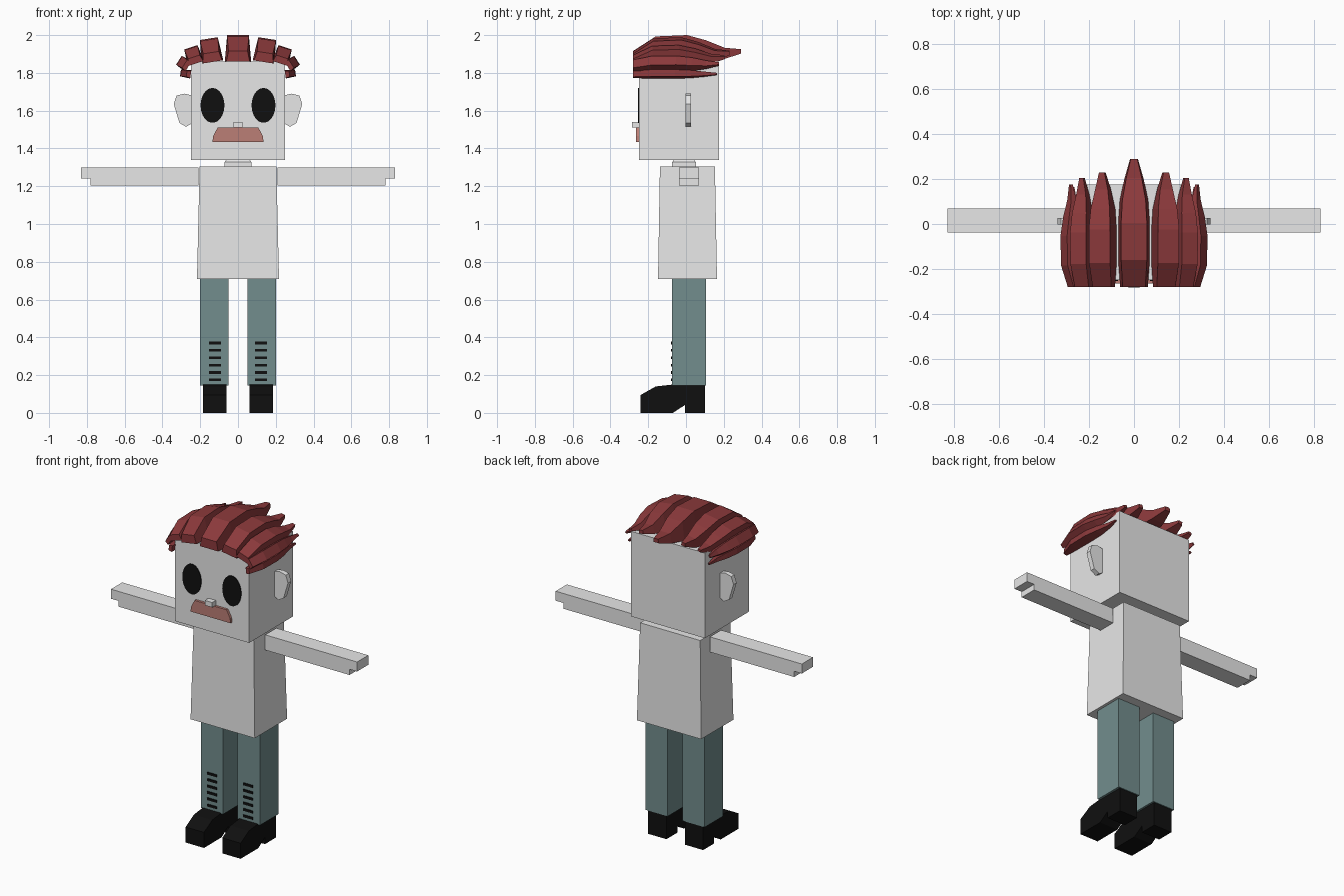
import bpy, bmesh, math

cube = bpy.data.objects.get("Cube")
if cube:
    bpy.data.objects.remove(cube, do_unlink=True)


def material(name, r, g, b):
    m = bpy.data.materials.new(name)
    m.use_nodes = True
    m.diffuse_color = (r, g, b, 1)
    m.node_tree.nodes["Principled BSDF"].inputs["Base Color"].default_value = (r, g, b, 1)
    return m


GREY = material("light grey", 0.8, 0.8, 0.8)
TEAL = material("dusty teal", 0.17, 0.27, 0.27)
BLACK = material("black", 0.005, 0.005, 0.005)
HAIR = material("dark red", 0.26, 0.041, 0.044)
LIPS = material("dull pink", 0.5, 0.21, 0.18)


def loft(name, rings, mat):
    """Join rings of equal point count into a closed, flat-shaded solid."""
    bm = bmesh.new()
    loops = [[bm.verts.new(p) for p in ring] for ring in rings]
    n = len(loops[0])
    for a, b in zip(loops, loops[1:]):
        for i in range(n):
            j = (i + 1) % n
            bm.faces.new((a[i], a[j], b[j], b[i]))
    bm.faces.new(loops[0])
    bm.faces.new(loops[-1])
    bmesh.ops.recalc_face_normals(bm, faces=bm.faces)
    mesh = bpy.data.meshes.new(name)
    bm.to_mesh(mesh)
    bm.free()
    mesh.materials.append(mat)
    obj = bpy.data.objects.new(name, mesh)
    bpy.context.collection.objects.link(obj)
    return obj


def rect(x0, x1, y0, y1, z):
    return [(x0, y0, z), (x1, y0, z), (x1, y1, z), (x0, y1, z)]


def box(name, x0, x1, y0, y1, z0, z1, mat):
    return loft(name, [rect(x0, x1, y0, y1, z) for z in (z0, z1)], mat)


def plate(name, outline, y0, y1, mat):
    """Extrude an x-z outline along y."""
    return loft(name, [[(x, y, z) for x, z in outline] for y in (y0, y1)], mat)


# Head, neck and torso
box("head", -0.25, 0.25, -0.25, 0.175, 1.34, 1.86, GREY)
loft("neck", [rect(-0.072, 0.072, -0.074, 0.053, 1.29),
              rect(-0.072, 0.072, -0.074, 0.053, 1.327),
              rect(-0.058, 0.058, -0.06, 0.038, 1.345)], GREY)
loft("torso", [rect(-0.217, 0.217, -0.148, 0.164, 0.71),
               rect(-0.203, 0.203, -0.138, 0.153, 1.305)], GREY)

# Nose and mouth
box("nose", -0.025, 0.025, -0.285, -0.245, 1.51, 1.54, GREY)
plate("mouth", [(-0.135, 1.435), (0.135, 1.435), (0.132, 1.465), (0.108, 1.51),
                (-0.108, 1.51), (-0.132, 1.465)], -0.265, -0.245, LIPS)

# Hair lock stations: position along the lock, underside, top, width
STATIONS = [(0, 0, 0.4, 0.88), (0.21, 0, 0.95, 1), (0.5, 0, 1, 1),
            (0.68, 0, 0.8, 0.9), (0.85, 0.1, 0.52, 0.6), (1, 0.3, 0.47, 0.25)]


def lock(name, x, z, tilt, half, height, tip):
    c, s = math.cos(math.radians(tilt)), math.sin(math.radians(tilt))
    rings = []
    for t, low, high, wide in STATIONS:
        y = -0.28 + t * (tip + 0.28)
        w = half * wide
        section = [(-w, low), (w, low), (w * 0.82, high), (-w * 0.82, high)]
        rings.append([(x + u * c + n * height * s, y, z - u * s + n * height * c)
                      for u, n in section])
    return loft(name, rings, HAIR)


lock("hair_lock_middle", 0, 1.86, 0, 0.07, 0.14, 0.29)
LOCKS = [("inner", 0.135, 1.858, 9, 0.058, 0.125, 0.23),
         ("outer", 0.222, 1.85, 18, 0.045, 0.09, 0.205),
         ("upper_side", 0.262, 1.835, 58, 0.034, 0.06, 0.175),
         ("lower_side", 0.25, 1.792, 82, 0.022, 0.055, 0.165)]

# Paired parts
for side, s in (("left", 1), ("right", -1)):
    for part, x, z, tilt, half, height, tip in LOCKS:
        lock(f"hair_lock_{part}_{side}", s * x, z, s * tilt, half, height, tip)

    ring = [2 * math.pi * i / 32 for i in range(32)]
    plate(f"eye_{side}", [(s * 0.135 + 0.063 * math.cos(a), 1.628 + 0.092 * math.sin(a))
                          for a in ring], -0.255, -0.248, BLACK)

    ear = [(0.24, 1.68), (0.285, 1.69), (0.325, 1.68), (0.34, 1.635),
           (0.31, 1.535), (0.275, 1.515), (0.24, 1.535)]
    plate(f"ear_{side}", [(s * x, z) for x, z in ear], -0.003, 0.027, GREY)

    # Arm with a stepped hand end
    arm = [(0.21, 1.205), (0.78, 1.205), (0.78, 1.24), (0.832, 1.24),
           (0.832, 1.298), (0.21, 1.298)]
    plate(f"arm_{side}", [(s * x, z) for x, z in arm], -0.038, 0.07, GREY)

    # Trouser leg with a ladder of dark slits
    box(f"leg_{side}", s * 0.05, s * 0.2, -0.074, 0.106, 0.145, 0.715, TEAL)
    for i in range(6):
        z = 0.175 + 0.039 * i
        box(f"leg_slit_{side}_{i + 1}", s * 0.09, s * 0.154, -0.08, -0.072,
            z - 0.007, z + 0.007, BLACK)

    # Shoe with sloped toe, arched sole and heel
    shoe = [(-0.24, 0), (-0.07, 0), (-0.005, 0.042), (-0.005, 0), (0.1, 0),
            (0.1, 0.15), (-0.07, 0.15), (-0.16, 0.14), (-0.24, 0.095)]
    loft(f"shoe_{side}", [[(s * x, y, z) for y, z in shoe] for x in (0.062, 0.186)], BLACK)
